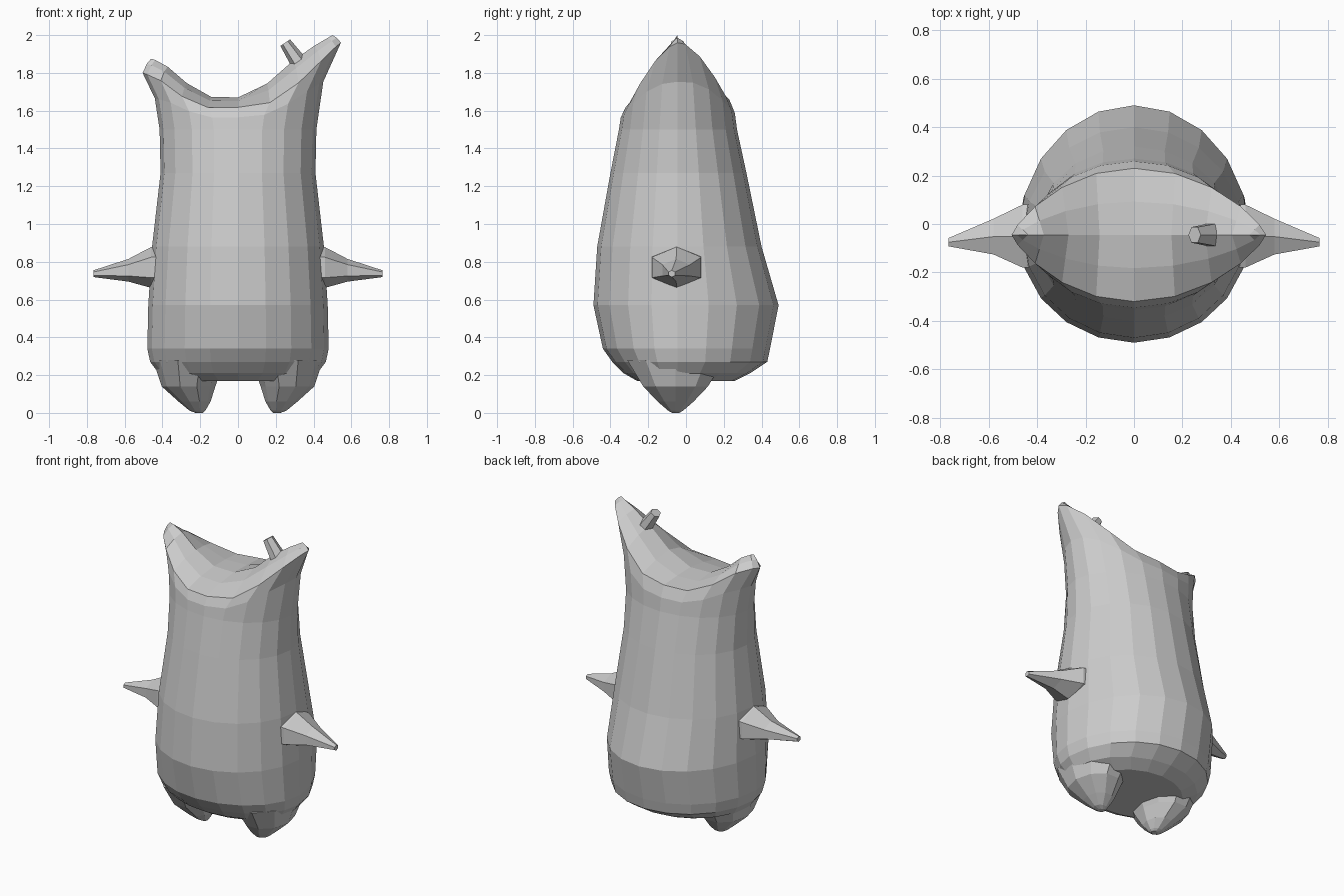
import bpy, bmesh, math
from mathutils import Vector

cube = bpy.data.objects.get("Cube")
if cube:
    bpy.data.objects.remove(cube, do_unlink=True)

grey = bpy.data.materials.new("plain grey")
grey.use_nodes = True
grey.diffuse_color = (0.6, 0.6, 0.6, 1)
grey.node_tree.nodes["Principled BSDF"].inputs["Base Color"].default_value = (0.6, 0.6, 0.6, 1)

MID_Y = -0.045
SIDES = 20


def loft(name, rings, cap_end=True):
    """Skin a list of equal-length point rings; the ends are closed."""
    bm = bmesh.new()
    rows = [[bm.verts.new(p) for p in ring] for ring in rings]
    n = len(rows[0])
    for low, high in zip(rows, rows[1:]):
        for i in range(n):
            j = (i + 1) % n
            bm.faces.new((low[i], low[j], high[j], high[i]))
    bm.faces.new(rows[0][::-1])
    if cap_end:
        bm.faces.new(rows[-1])
    bmesh.ops.remove_doubles(bm, verts=bm.verts, dist=0.0005)
    bmesh.ops.recalc_face_normals(bm, faces=bm.faces)
    mesh = bpy.data.meshes.new(name)
    bm.to_mesh(mesh)
    bm.free()
    mesh.materials.append(grey)
    obj = bpy.data.objects.new(name, mesh)
    bpy.context.collection.objects.link(obj)
    return obj


def height(points, x):
    """Piecewise linear height along x."""
    if x <= points[0][0]:
        return points[0][1]
    for (x0, z0), (x1, z1) in zip(points, points[1:]):
        if x <= x1:
            return z0 + (z1 - z0) * (x - x0) / (x1 - x0)
    return points[-1][1]


angles = [2 * math.pi * i / SIDES for i in range(SIDES)]


def body_ring(z, half_width, front, back):
    ring = []
    for a in angles:
        s = math.sin(a)
        depth = back - MID_Y if s > 0 else MID_Y - front
        ring.append(Vector((half_width * math.cos(a), MID_Y + depth * s, z)))
    return ring


# Body: height, half width, front y, back y
body_rings = [body_ring(*r) for r in (
    (0.17, 0.33, -0.26, 0.26), (0.21, 0.42, -0.33, 0.34),
    (0.27, 0.465, -0.39, 0.43), (0.34, 0.48, -0.44, 0.445),
    (0.57, 0.475, -0.49, 0.49), (0.88, 0.455, -0.47, 0.40),
    (1.27, 0.41, -0.40, 0.32), (1.5, 0.415, -0.355, 0.27))]

# Crown: a lens-shaped rim running up to two ears, closed along a saddle ridge
rim_line = [(-0.5, 1.8), (-0.4, 1.755), (-0.33, 1.69), (-0.12, 1.6), (0.22, 1.65), (0.54, 1.96)]
ridge_line = [(-0.46, 1.875), (-0.41, 1.86), (-0.3, 1.78), (-0.24, 1.71), (-0.12, 1.665),
              (0, 1.67), (0.1, 1.7), (0.2, 1.78), (0.33, 1.9), (0.5, 2.0)]
rim, ridge = [], []
for a in angles:
    c, s = math.cos(a), math.sin(a)
    x = c * (0.545 if c > 0 else 0.505)
    y = MID_Y + 0.275 * math.copysign(abs(s) ** 1.6, s)
    rim.append(Vector((x, y, height(rim_line, x) + 0.04 * max(s, 0))))
    top_x = c * (0.5 if c > 0 else 0.46)
    ridge.append(Vector((top_x, MID_Y, height(ridge_line, top_x))))


def between(ring_a, ring_b, flat, rise):
    return [Vector((p.x + (q.x - p.x) * flat, p.y + (q.y - p.y) * flat, p.z + (q.z - p.z) * rise))
            for p, q in zip(ring_a, ring_b)]


shoulder = between(body_rings[-1], rim, 0.28, 0.55)
saddle = between(rim, ridge, 0.5, 0.65)
loft("body", body_rings + [shoulder, rim, saddle, ridge], cap_end=False)


# Arms: flat-sided spikes, tapering outwards
def arm_ring(x, y, z, ry, rz, side):
    return [(side * x, y + ry * math.sin(k * math.pi / 3), z + rz * math.cos(k * math.pi / 3))
            for k in range(6)]


for side, label in ((1, "left"), (-1, "right")):
    loft(label + "_arm", [arm_ring(*r, side) for r in (
        (0.38, -0.05, 0.775, 0.15, 0.115), (0.46, -0.05, 0.77, 0.15, 0.108),
        (0.58, -0.052, 0.755, 0.085, 0.06), (0.765, -0.075, 0.737, 0.02, 0.018))])

    # Feet: blunt cones under the body
    foot = []
    for x, z, rx, ry in ((0.26, 0.28, 0.19, 0.27), (0.262, 0.14, 0.142, 0.18),
                         (0.23, 0.06, 0.085, 0.1), (0.215, 0.012, 0.042, 0.042),
                         (0.205, 0.0, 0.02, 0.02)):
        foot.append([(side * (x + rx * math.cos(k * math.pi / 5)),
                      -0.055 + ry * math.sin(k * math.pi / 5), z) for k in range(10)])
    loft(label + "_foot", foot)

# Small peg on the slope of the taller ear
base, tip = Vector((0.325, MID_Y, 1.85)), Vector((0.25, MID_Y, 1.96))
axis = (tip - base).normalized()
across = axis.cross(Vector((0, 1, 0)))
peg = []
for centre, radius in ((base, 0.045), (tip, 0.031)):
    peg.append([centre + radius * (across * math.cos(k * math.pi / 3)
                                   + Vector((0, 1, 0)) * 1.2 * math.sin(k * math.pi / 3))
                for k in range(6)])
loft("ear_peg", peg)
